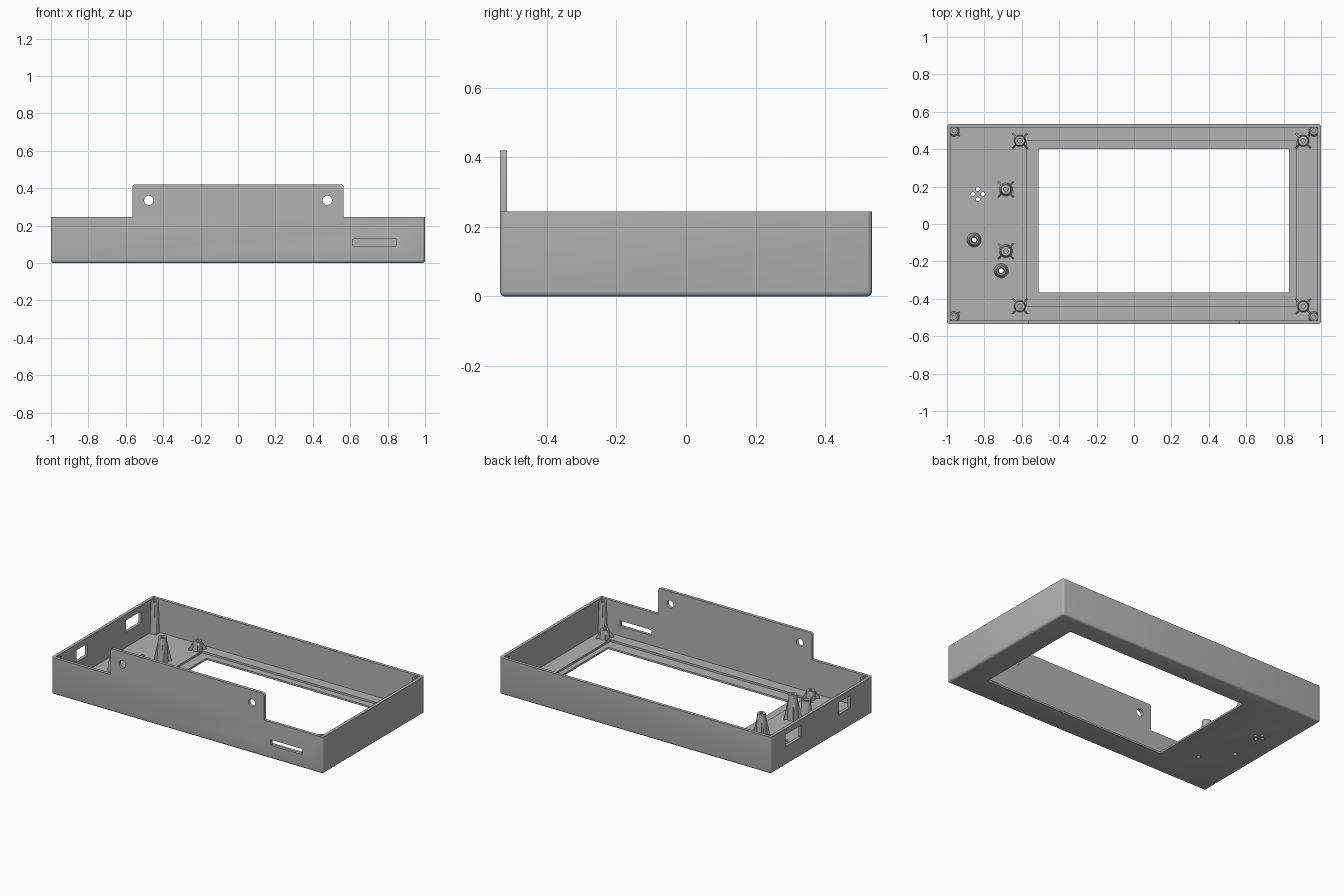
import bpy, bmesh, math
from mathutils import Matrix, Vector

cube = bpy.data.objects.get("Cube")
if cube:
    bpy.data.objects.remove(cube, do_unlink=True)

grey = bpy.data.materials.new("plain grey")
grey.use_nodes = True
COLOUR = (0.45, 0.45, 0.45, 1)
grey.diffuse_color = COLOUR
grey.node_tree.nodes["Principled BSDF"].inputs["Base Color"].default_value = COLOUR

WALL, FLOOR, RIM = 0.02, 0.025, 0.245
HX, HY = 1.0, 0.535


def finish(name, bm):
    bmesh.ops.recalc_face_normals(bm, faces=bm.faces)
    mesh = bpy.data.meshes.new(name)
    bm.to_mesh(mesh)
    bm.free()
    mesh.materials.append(grey)
    obj = bpy.data.objects.new(name, mesh)
    bpy.context.collection.objects.link(obj)
    return obj


def activate(obj):
    bpy.ops.object.select_all(action='DESELECT')
    obj.select_set(True)
    bpy.context.view_layer.objects.active = obj


def smooth(obj):
    activate(obj)
    bpy.ops.object.shade_smooth_by_angle(angle=math.radians(35))


def box(name, x, y, z, round_if=None, radius=0.015):
    """Box from (min, max) ranges; edges chosen by round_if are rounded."""
    bm = bmesh.new()
    bmesh.ops.create_cube(bm, size=1)
    for v in bm.verts:
        v.co = [r[0] if c < 0 else r[1] for c, r in zip(v.co, (x, y, z))]
    if round_if:
        edges = [e for e in bm.edges if round_if(e.verts[0].co, e.verts[1].co)]
        bmesh.ops.bevel(bm, geom=edges, offset=radius, segments=4,
                        profile=0.5, affect='EDGES')
    return finish(name, bm)


def rod(name, centre, radius, depth, axis='Z'):
    bm = bmesh.new()
    turn = Matrix.Rotation(math.pi / 2, 4, 'X') if axis == 'Y' else Matrix()
    bmesh.ops.create_cone(bm, cap_ends=True, segments=24, radius1=radius,
                          radius2=radius, depth=depth,
                          matrix=Matrix.Translation(centre) @ turn)
    return finish(name, bm)


def cut(target, cutter):
    mod = target.modifiers.new("cut", 'BOOLEAN')
    mod.operation, mod.solver, mod.object = 'DIFFERENCE', 'EXACT', cutter
    activate(target)
    bpy.ops.object.modifier_apply(modifier=mod.name)
    bpy.data.objects.remove(cutter, do_unlink=True)


def post(name, centre, profile, fins=(), reach=0, fin_top=0, thick=0.008):
    """Turned post from a closed (radius, height) profile, with sloping fins."""
    bm = bmesh.new()
    steps = 24
    rings = []
    for i in range(steps):
        a = math.tau * i / steps
        rings.append([bm.verts.new((r * math.cos(a), r * math.sin(a), z))
                      for r, z in profile])
    n = len(profile)
    for i in range(steps):
        here, there = rings[i], rings[(i + 1) % steps]
        for j in range(n):
            k = (j + 1) % n
            bm.faces.new((here[j], there[j], there[k], here[k]))
    inner = 0.017
    for angle in fins:
        spin = Matrix.Rotation(math.radians(angle), 4, 'Z')
        outline = ((inner, FLOOR - 0.005), (reach, FLOOR - 0.005),
                   (reach * 0.9, FLOOR + 0.01), (0.027, fin_top), (inner, fin_top))
        sides = [[bm.verts.new(spin @ Vector((r, s * thick / 2, z)))
                  for r, z in outline] for s in (-1, 1)]
        bm.faces.new(sides[0])
        bm.faces.new(sides[1][::-1])
        for j in range(len(outline)):
            k = (j + 1) % len(outline)
            bm.faces.new((sides[0][j], sides[0][k], sides[1][k], sides[1][j]))
    obj = finish(name, bm)
    obj.location = (*centre, 0)
    smooth(obj)


def boss_profile(top, base_r, top_r, bore):
    low = FLOOR - 0.005
    return ((bore, low), (base_r, low), (top_r, top), (bore, top))


# Tray: rounded on the uprights and the underside
tray = box("tray", (-HX, HX), (-HY, HY), (0, RIM),
           lambda a, b: min(a.z, b.z) < 0.01)
cut(tray, box("cavity", (-HX + WALL, HX - WALL), (-HY + WALL, HY - WALL), (FLOOR, 0.5)))

# Stepped screen opening
cut(tray, box("screen_recess", (-0.575, 0.865), (-0.44, 0.445), (0.012, 0.1)))
cut(tray, box("screen_opening", (-0.51, 0.83), (-0.365, 0.40), (-0.1, 0.1)))

# Card slot in the front wall, two ports in the right wall
cut(tray, box("slot", (0.615, 0.845), (-0.6, -0.5), (0.09, 0.127)))
for y, half in ((0.30, 0.08), (-0.24, 0.06)):
    cut(tray, box("port", (-1.1, -0.95), (y - half, y + half), (0.125, 0.205)))

# Sound holes and button holes through the floor
BUTTONS = ((-0.855, -0.085), (-0.71, -0.25))
for i in range(4):
    a = i * math.pi / 2
    spot = (-0.835 + 0.027 * math.cos(a), 0.16 + 0.027 * math.sin(a), 0)
    cut(tray, rod("sound_hole", spot, 0.011, 0.2))
for x, y in BUTTONS:
    cut(tray, rod("button_hole", (x, y, 0), 0.012, 0.2))
smooth(tray)

# Mounting tab standing on the front wall
tab = box("mounting_tab", (-0.565, 0.565), (-HY, -HY + WALL), (RIM, 0.42),
          lambda a, b: min(a.z, b.z) > 0.4 and abs(a.x - b.x) < 0.01)
for x in (-0.477, 0.477):
    cut(tab, rod("tab_hole", (x, -HY, 0.335), 0.025, 0.2, 'Y'))
smooth(tab)

# Short screen standoffs and tall board standoffs
DIAGONALS = (45, 135, 225, 315)
for x in (-0.61, 0.905):
    for y in (-0.44, 0.445):
        post("screen_standoff", (x, y), boss_profile(0.085, 0.032, 0.026, 0.011),
             DIAGONALS, 0.058, 0.075)
for y in (-0.145, 0.185):
    post("board_standoff", (-0.685, y), boss_profile(0.19, 0.036, 0.026, 0.011),
         DIAGONALS, 0.06, 0.165)

# Button guides: stepped collars around the button holes
for spot in BUTTONS:
    post("button_guide", spot, ((0.012, 0.02), (0.039, 0.02), (0.032, 0.07),
                                (0.026, 0.12), (0.018, 0.12), (0.012, 0.1)))

# Screw posts in the four corners
for sx in (-1, 1):
    for sy in (-1, 1):
        inward = math.degrees(math.atan2(-sy, -sx))
        post("corner_post", (sx * 0.962, sy * 0.498),
             boss_profile(0.235, 0.03, 0.022, 0.01), (inward,), 0.042, 0.21)
